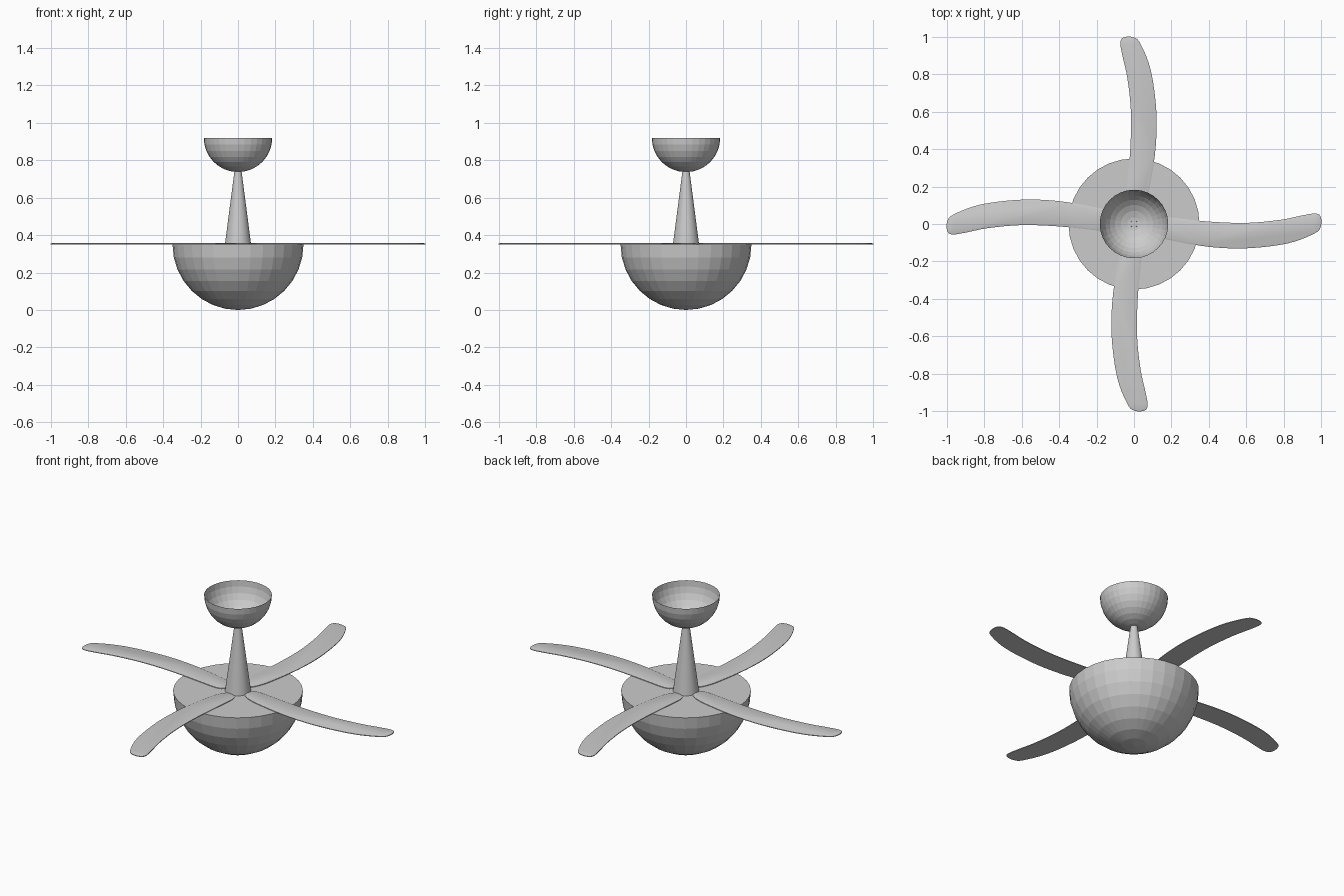
import bpy, bmesh
from math import sin, cos, pi, radians
from mathutils import Vector, Matrix

if "Cube" in bpy.data.objects:
    bpy.data.objects.remove(bpy.data.objects["Cube"])


def finish(bm, name):
    bmesh.ops.recalc_face_normals(bm, faces=bm.faces)
    mesh = bpy.data.meshes.new(name)
    bm.to_mesh(mesh)
    bm.free()
    obj = bpy.data.objects.new(name, mesh)
    bpy.context.collection.objects.link(obj)
    return obj


def smooth(obj, angle):
    bpy.ops.object.select_all(action='DESELECT')
    obj.select_set(True)
    bpy.context.view_layer.objects.active = obj
    bpy.ops.object.shade_smooth_by_angle(angle=radians(angle))


def half_bowl(name, radius, rim_z, closed):
    """Lower half of a faceted sphere, open or capped at the rim."""
    bm = bmesh.new()
    bmesh.ops.create_uvsphere(bm, u_segments=32, v_segments=16, radius=radius)
    bmesh.ops.delete(bm, geom=[v for v in bm.verts if v.co.z > 1e-4], context='VERTS')
    if closed:
        bmesh.ops.holes_fill(bm, edges=[e for e in bm.edges if e.is_boundary], sides=0)
    bmesh.ops.translate(bm, verts=bm.verts, vec=(0, 0, rim_z))
    return finish(bm, name)


def closed_spline(points, steps):
    """Catmull-Rom curve through a loop of 2D points."""
    pts = [Vector(p) for p in points]
    n, out = len(pts), []
    for i in range(n):
        a, b, c, d = (pts[(i + k) % n] for k in (-1, 0, 1, 2))
        for s in range(steps):
            t = s / steps
            out.append(0.5 * (2 * b + (c - a) * t + (2 * a - 5 * b + 4 * c - d) * t * t
                              + (3 * b - a - 3 * c + d) * t ** 3))
    return out


# Motor bowl and ceiling canopy
half_bowl("motor_bowl", 0.35, 0.35, True)
half_bowl("ceiling_canopy", 0.183, 0.92, False)

# Tapered down rod
bm = bmesh.new()
bmesh.ops.create_cone(bm, cap_ends=True, segments=32, radius1=0.07, radius2=0.019,
                      depth=0.392, matrix=Matrix.Translation((0, 0, 0.546)))
smooth(finish(bm, "down_rod"), 40)

# Four curved blades, flat below with a softened upper edge
outline = [(0.06, -0.01), (0.08, 0.03), (0.12, 0.042), (0.2, 0.034), (0.4, 0.013),
           (0.6, 0.006), (0.78, 0.022), (0.9, 0.046), (0.97, 0.056), (0.998, 0.038),
           (0.998, -0.012), (0.965, -0.05), (0.82, -0.104), (0.6, -0.13),
           (0.4, -0.122), (0.2, -0.088), (0.12, -0.065), (0.075, -0.04)]
for i, angle in enumerate((0, 91, 180, 271)):
    bm = bmesh.new()
    face = bm.faces.new([bm.verts.new((p.x, p.y, 0.35)) for p in closed_spline(outline, 5)])
    ext = bmesh.ops.extrude_face_region(bm, geom=[face], use_keep_orig=True)["geom"]
    bmesh.ops.translate(bm, verts=[g for g in ext if isinstance(g, bmesh.types.BMVert)],
                        vec=(0, 0, 0.004))
    top = [g for g in ext if isinstance(g, bmesh.types.BMFace)]
    bmesh.ops.inset_region(bm, faces=top, thickness=0.008, use_even_offset=True)
    bmesh.ops.translate(bm, verts=list({v for f in top for v in f.verts}), vec=(0, 0, 0.003))
    bmesh.ops.rotate(bm, verts=bm.verts, cent=(0, 0, 0),
                     matrix=Matrix.Rotation(radians(angle), 3, 'Z'))
    smooth(finish(bm, f"blade_{i + 1}"), 40)
